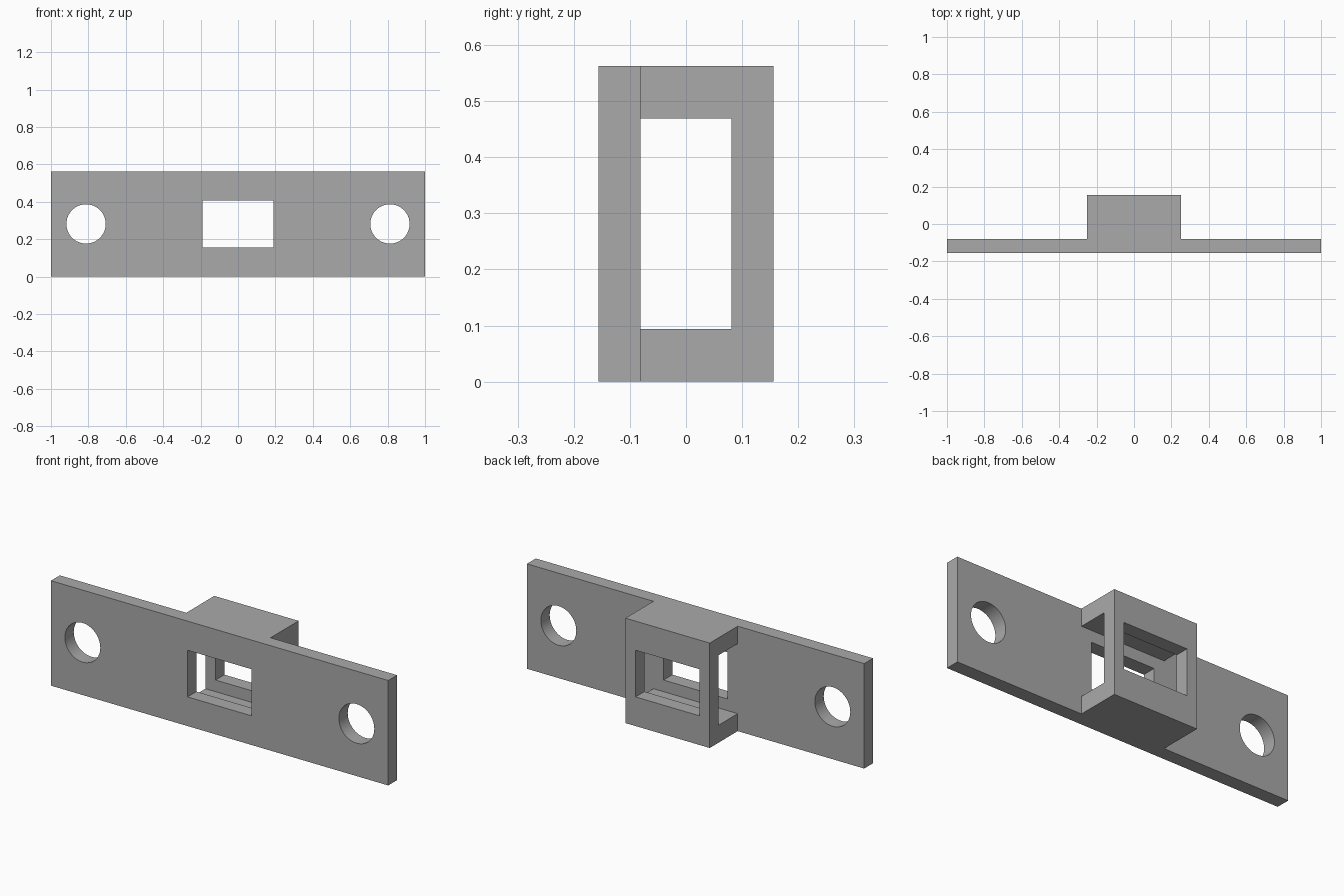
import bpy
import bmesh
from mathutils import Matrix

default = bpy.data.objects.get("Cube")
if default:
    bpy.data.objects.remove(default, do_unlink=True)

HEIGHT = 0.5625
FRONT, STEP, BACK = -0.156, -0.081, 0.156
MID_Z = HEIGHT / 2

grey = bpy.data.materials.new("plain_grey")
grey.use_nodes = True
colour = (0.4, 0.4, 0.4, 1)
grey.diffuse_color = colour
grey.node_tree.nodes["Principled BSDF"].inputs["Base Color"].default_value = colour


def make_object(name, bm):
    bmesh.ops.recalc_face_normals(bm, faces=bm.faces)
    mesh = bpy.data.meshes.new(name)
    bm.to_mesh(mesh)
    bm.free()
    mesh.materials.append(grey)
    obj = bpy.data.objects.new(name, mesh)
    bpy.context.collection.objects.link(obj)
    return obj


def box(name, size):
    bm = bmesh.new()
    bmesh.ops.create_cube(bm, size=1, matrix=Matrix.Translation((0, 0, MID_Z)) @ Matrix.Diagonal((*size, 1)))
    return make_object(name, bm)


def round_cutter(name, x):
    bm = bmesh.new()
    turn = Matrix.Translation((x, STEP, MID_Z)) @ Matrix.Rotation(1.5707963, 4, "X")
    bmesh.ops.create_cone(bm, cap_ends=True, segments=64, radius1=0.105, radius2=0.105, depth=0.4, matrix=turn)
    return make_object(name, bm)


# Mounting plate and central block as one T-shaped extrusion
outline = [(-1, FRONT), (1, FRONT), (1, STEP), (0.25, STEP),
           (0.25, BACK), (-0.25, BACK), (-0.25, STEP), (-1, STEP)]
bm = bmesh.new()
base = bm.faces.new([bm.verts.new((x, y, 0)) for x, y in outline])
extruded = bmesh.ops.extrude_face_region(bm, geom=[base], use_keep_orig=True)
top = [v for v in extruded["geom"] if isinstance(v, bmesh.types.BMVert)]
bmesh.ops.translate(bm, verts=top, vec=(0, 0, HEIGHT))
bracket = make_object("mounting_bracket", bm)

# Sideways channel, front-to-back window and two screw holes
cutters = [
    box("channel_cutter", (0.7, -2 * STEP, 0.375)),
    box("window_cutter", (0.38, 0.6, 0.25)),
    round_cutter("left_hole_cutter", 0.8125),
    round_cutter("right_hole_cutter", -0.8125),
]
for cutter in cutters:
    cutter.hide_render = True
    cutter.hide_viewport = True
    cut = bracket.modifiers.new(cutter.name, "BOOLEAN")
    cut.operation = "DIFFERENCE"
    cut.solver = "EXACT"
    cut.object = cutter

# Smooth the round bores while keeping the corners sharp
bpy.context.view_layer.objects.active = bracket
bracket.select_set(True)
for cutter in cutters:
    bpy.ops.object.modifier_apply(modifier=cutter.name)
    bpy.data.objects.remove(cutter, do_unlink=True)
bpy.ops.object.shade_smooth_by_angle(angle=0.5)
